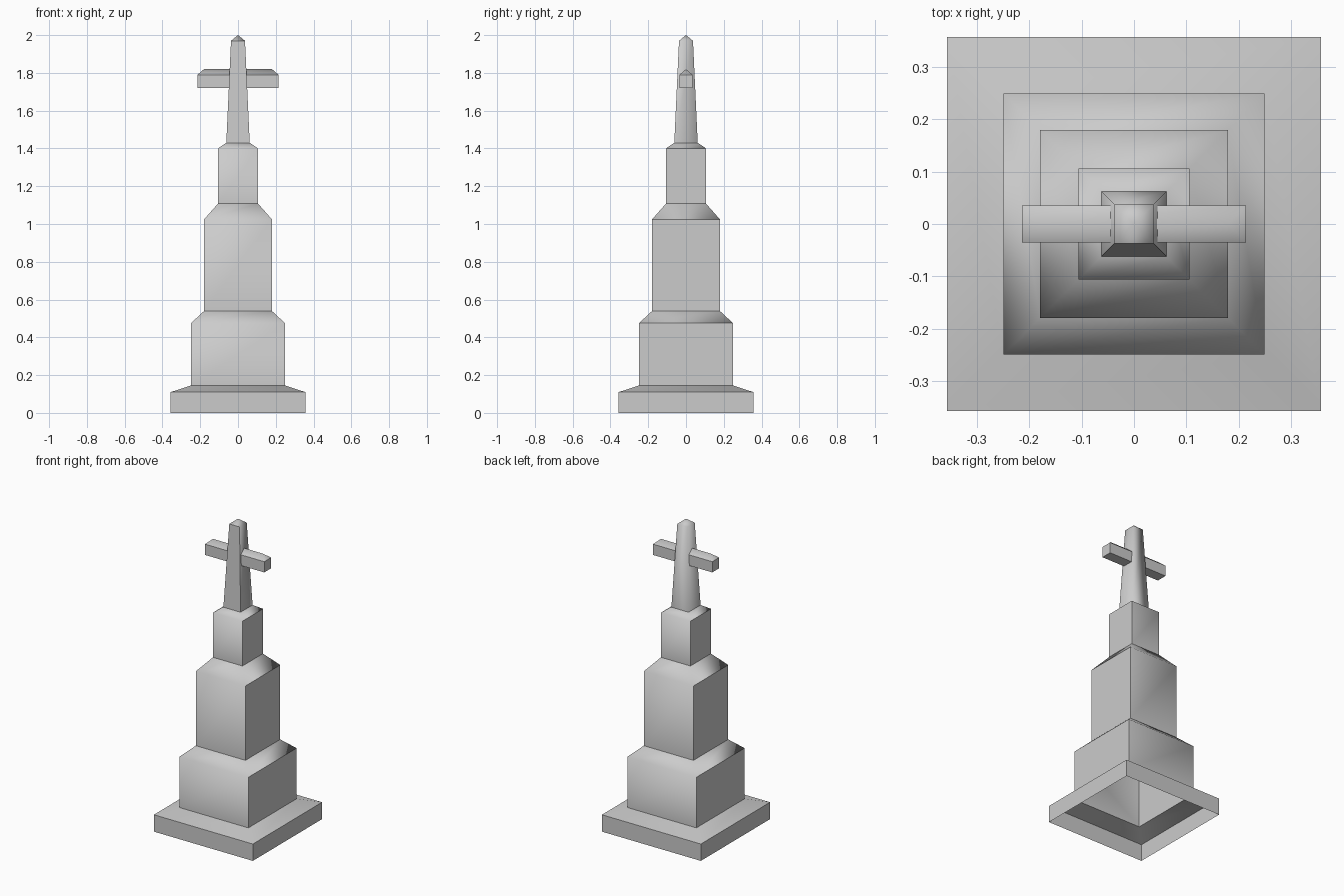
import bpy
import bmesh

cube = bpy.data.objects.get("Cube")
if cube:
    bpy.data.objects.remove(cube, do_unlink=True)

stone = bpy.data.materials.new("grey stone")
stone.use_nodes = True
colour = (0.6, 0.6, 0.6, 1)
stone.diffuse_color = colour
stone.node_tree.nodes["Principled BSDF"].inputs["Base Color"].default_value = colour

CORNERS = ((-1, -1), (1, -1), (1, 1), (-1, 1))  # sides run front, right, back, left
FRONT = 0


def finish(bm, name):
    mesh = bpy.data.meshes.new(name)
    bm.to_mesh(mesh)
    bm.free()
    mesh.materials.append(stone)
    obj = bpy.data.objects.new(name, mesh)
    bpy.context.collection.objects.link(obj)


def ring(bm, hx, hy, z):
    return [bm.verts.new((sx * hx, sy * hy, z)) for sx, sy in CORNERS]


def band(bm, low, high):
    faces = []
    for s in range(4):
        t = (s + 1) % 4
        faces.append(bm.faces.new((low[s], low[t], high[t], high[s])))
        faces[-1].smooth = True
    return faces


# Stepped square tower, open underneath: (half width, height), walls and slopes alternate
profile = [(0.357, 0), (0.357, 0.11), (0.249, 0.145), (0.249, 0.475),
           (0.179, 0.54), (0.179, 1.025), (0.106, 1.108), (0.106, 1.4),
           (0.062, 1.43), (0.037, 1.97)]
SHAFT = len(profile) - 2
bm = bmesh.new()
rings = [ring(bm, h, h, z) for h, z in profile]
tag = {}
for level in range(len(rings) - 1):
    for side, face in enumerate(band(bm, rings[level], rings[level + 1])):
        tag[face] = (level, side)

# Pointed cap of the shaft
apex = bm.verts.new((0, 0, 2))
for s in range(4):
    face = bm.faces.new((rings[-1][s], rings[-1][(s + 1) % 4], apex))
    face.smooth = True
    tag[face] = (SHAFT + 1, s)


def is_sharp(a, b):
    (la, sa), (lb, sb) = sorted((a, b))
    if la == lb:  # upright corner
        if la == SHAFT:
            return FRONT in (sa, sb)
        return la % 2 == 0
    if la == SHAFT:  # foot of the cap
        return sa == FRONT
    if la % 2 == 1 or la == 0:  # inner step or plinth rim
        return True
    return sa % 2 == 1  # shoulders blend on front and back only


for edge in bm.edges:
    if len(edge.link_faces) == 2:
        edge.smooth = not is_sharp(*(tag[f] for f in edge.link_faces))
finish(bm, "stepped_tower")

# Cross bar with a hipped top
bm = bmesh.new()
low = ring(bm, 0.214, 0.035, 1.72)
high = ring(bm, 0.214, 0.035, 1.79)
band(bm, low, high)
bm.faces.new(low[::-1])
for edge in bm.edges:
    edge.smooth = False
left, right = (bm.verts.new((x, 0, 1.82)) for x in (-0.18, 0.18))
for verts in ((high[0], high[1], right, left), (high[1], high[2], right),
              (high[2], high[3], left, right), (high[3], high[0], left)):
    bm.faces.new(verts).smooth = True
finish(bm, "cross_bar")
